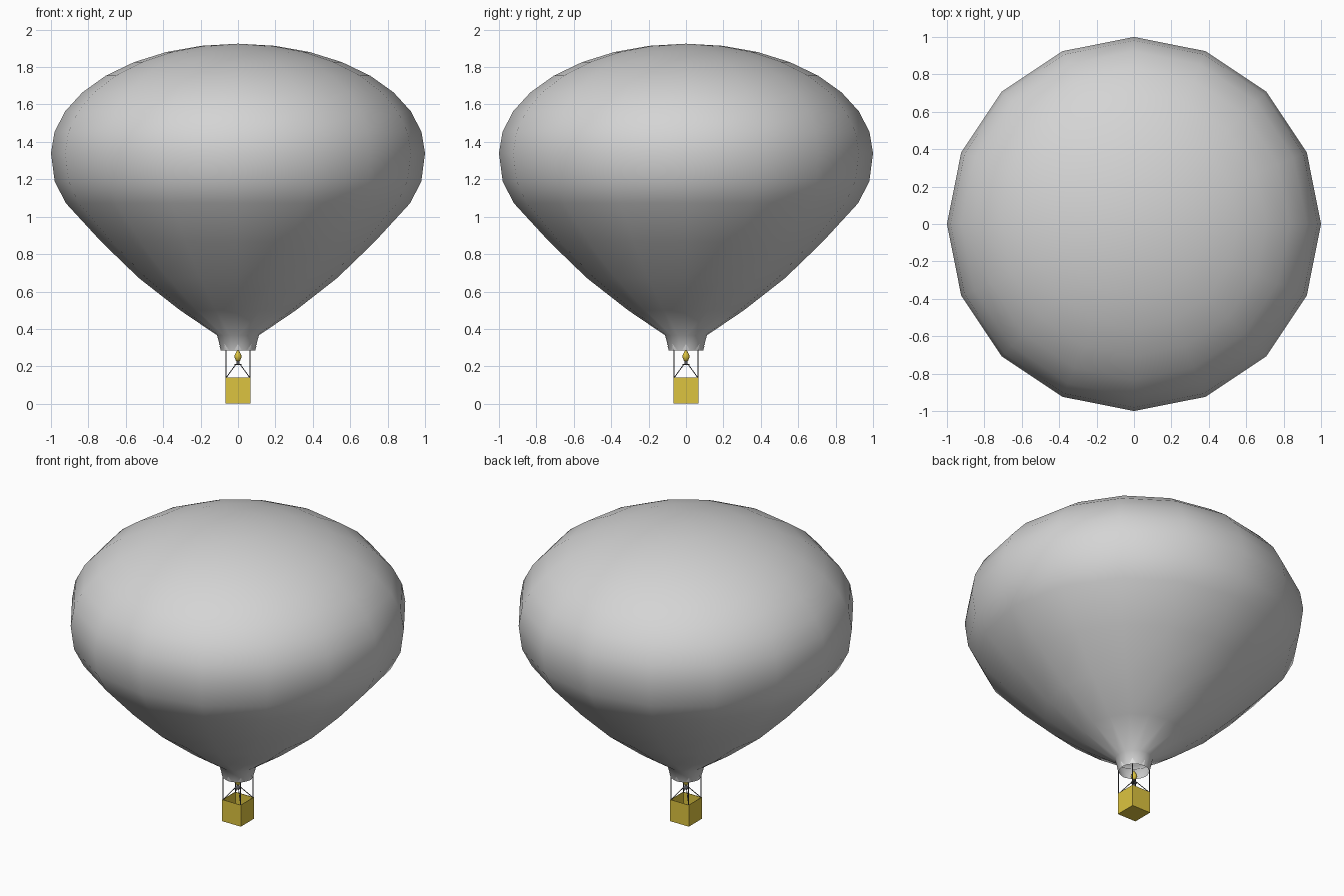
import bpy, bmesh
from math import sin, cos, pi, tau
from mathutils import Vector

cube = bpy.data.objects.get("Cube")
if cube:
    bpy.data.objects.remove(cube, do_unlink=True)


def material(name, rgb):
    m = bpy.data.materials.new(name)
    m.use_nodes = True
    m.diffuse_color = (*rgb, 1)
    m.node_tree.nodes["Principled BSDF"].inputs["Base Color"].default_value = (*rgb, 1)
    return m


GREY = material("grey fabric", (0.66, 0.66, 0.66))
PALE = material("pale hem", (0.9, 0.9, 0.9))
YELLOW = material("yellow", (0.72, 0.55, 0.05))
DARK = material("dark rope", (0.08, 0.08, 0.09))


def finish(name, bm, mat, smooth=False):
    mesh = bpy.data.meshes.new(name)
    bm.to_mesh(mesh)
    bm.free()
    mesh.materials.append(mat)
    for p in mesh.polygons:
        p.use_smooth = smooth
    ob = bpy.data.objects.new(name, mesh)
    bpy.context.collection.objects.link(ob)
    return ob


def lathe(name, profile, sides, mat):
    """Revolve (radius, height) points about z; zero radius makes a pole."""
    bm = bmesh.new()
    rings = []
    for r, z in profile:
        n = sides if r > 0 else 1
        rings.append([bm.verts.new((r * cos(tau * i / sides), r * sin(tau * i / sides), z))
                      for i in range(n)])
    for a, b in zip(rings, rings[1:]):
        for i in range(sides):
            j = (i + 1) % sides
            loop = [a[i % len(a)], a[j % len(a)], b[j % len(b)], b[i % len(b)]]
            bm.faces.new(list(dict.fromkeys(loop)))
    return finish(name, bm, mat, True)


def rod(name, start, end, radius, mat=DARK):
    start, end = Vector(start), Vector(end)
    axis = end - start
    bm = bmesh.new()
    bmesh.ops.create_cone(bm, cap_ends=True, segments=6, radius1=radius,
                          radius2=radius, depth=axis.length)
    ob = finish(name, bm, mat)
    ob.location = (start + end) / 2
    ob.rotation_euler = axis.to_track_quat('Z', 'Y').to_euler()
    return ob


# Envelope: skirt, tapering lower part and half-ellipsoid crown
lower = [(0.09, 0.285), (0.112, 0.366), (0.31, 0.5), (0.53, 0.672),
         (0.73, 0.865), (0.92, 1.072), (0.98, 1.188)]
crown = [(cos(k * pi / 16), 1.34 + 0.585 * sin(k * pi / 16)) for k in range(8)]
lathe("envelope", lower + crown + [(0, 1.925)], 16, GREY)

# Pale triangles around the skirt hem
bm = bmesh.new()
for i in range(0, 16, 2):
    def point(step, r, z):
        a = tau * step / 16
        return bm.verts.new((r * cos(a), r * sin(a), z))
    left, foot, right = (point(i + d, r, 0.285) for d, r in
                         ((-0.6, 0.09), (0, 0.092), (0.6, 0.09)))
    tip = point(i, 0.102, 0.32)
    bm.faces.new((left, foot, tip))
    bm.faces.new((foot, right, tip))
finish("skirt_hem", bm, PALE)

# Open basket with thin walls
bm = bmesh.new()
bmesh.ops.create_cube(bm, size=1)
for v in bm.verts:
    v.co = (v.co.x * 0.134, v.co.y * 0.134, (v.co.z + 0.5) * 0.14)
bm.normal_update()
bmesh.ops.delete(bm, geom=[f for f in bm.faces if f.normal.z > 0.9], context='FACES')
basket = finish("basket", bm, YELLOW)
wall = basket.modifiers.new("wall", 'SOLIDIFY')
wall.thickness = 0.004
wall.offset = -1

# Corner ropes and burner struts
for x in (-1, 1):
    for y in (-1, 1):
        side = ("left" if x > 0 else "right") + ("_back" if y > 0 else "_front")
        rod("rope_" + side, (x * 0.064, y * 0.064, 0.13),
            (x * 0.064, y * 0.064, 0.30), 0.0028)
        rod("burner_strut_" + side, (x * 0.064, y * 0.064, 0.138),
            (x * 0.012, y * 0.012, 0.21), 0.0025)

# Burner and flame
lathe("burner", [(0, 0.206), (0.018, 0.206), (0.018, 0.212), (0.008, 0.214),
                 (0.008, 0.228), (0, 0.228)], 8, DARK)
lathe("flame", [(0, 0.222), (0.012, 0.232), (0.02, 0.25), (0.016, 0.265),
                (0.007, 0.28), (0, 0.295)], 8, YELLOW)
